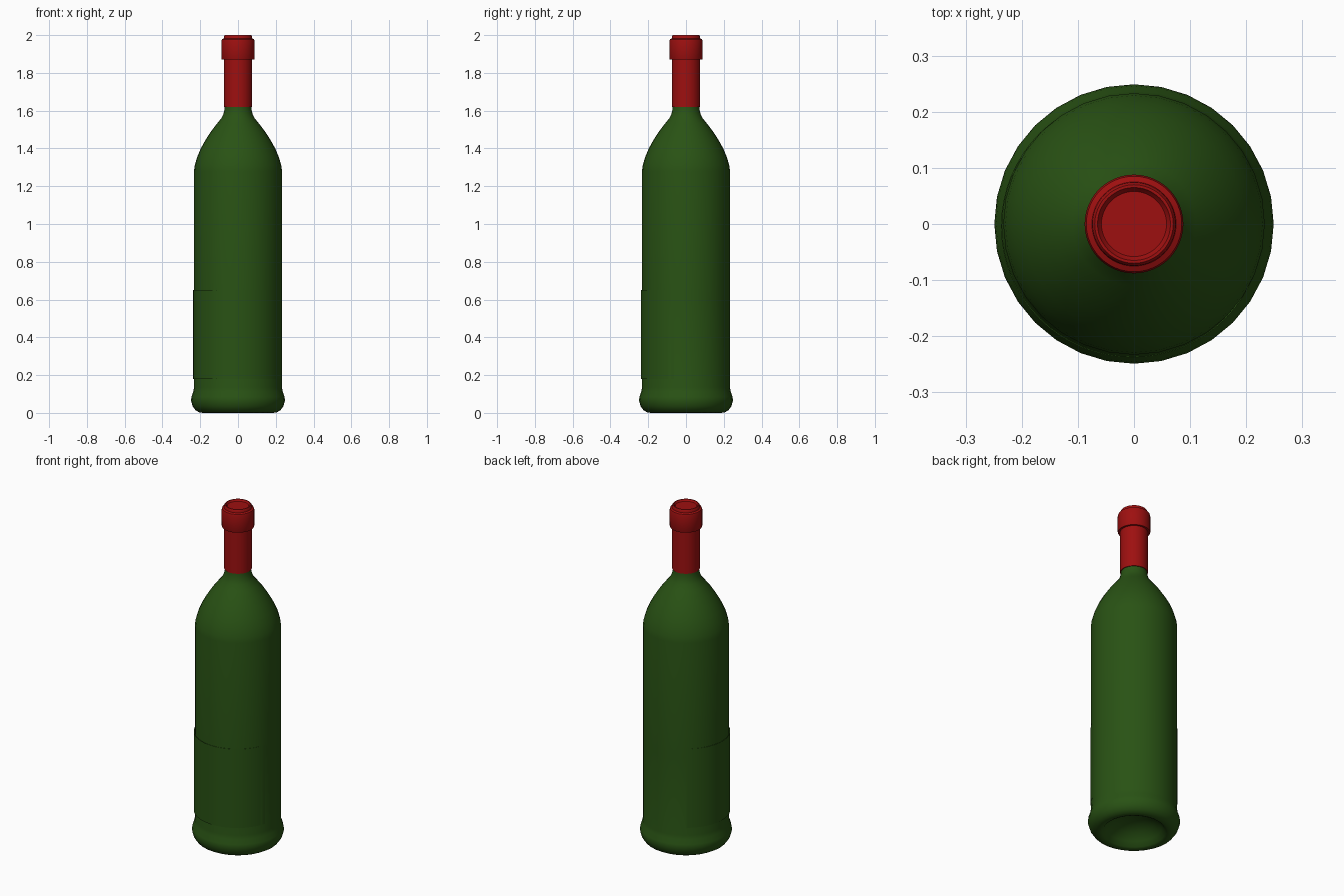
import bpy, bmesh, math

if "Cube" in bpy.data.objects:
    bpy.data.objects.remove(bpy.data.objects["Cube"])


def material(name, color):
    m = bpy.data.materials.new(name)
    m.diffuse_color = (*color, 1)
    m.use_nodes = True
    m.node_tree.nodes["Principled BSDF"].inputs["Base Color"].default_value = m.diffuse_color
    return m


green = material("bottle green glass", (0.022, 0.085, 0.007))
red = material("red foil", (0.34, 0.005, 0.005))


def lathe(name, profile, mat, segments=32, center=(0, 0), angle=35):
    """Revolve (radius, height) points around z; radius 0 becomes a pole."""
    bm = bmesh.new()
    rings = []
    for r, z in profile:
        if r == 0:
            rings.append([bm.verts.new((0, 0, z))] * segments)
        else:
            rings.append([bm.verts.new((r * math.cos(2 * math.pi * i / segments),
                                        r * math.sin(2 * math.pi * i / segments), z))
                          for i in range(segments)])
    for a, b in zip(rings, rings[1:]):
        for i in range(segments):
            j = (i + 1) % segments
            quad = list(dict.fromkeys((a[i], a[j], b[j], b[i])))
            bm.faces.new(quad)
    bmesh.ops.recalc_face_normals(bm, faces=bm.faces)
    mesh = bpy.data.meshes.new(name)
    bm.to_mesh(mesh)
    bm.free()
    mesh.materials.append(mat)
    ob = bpy.data.objects.new(name, mesh)
    bpy.context.collection.objects.link(ob)
    ob.location = (*center, 0)
    bpy.ops.object.select_all(action='DESELECT')
    ob.select_set(True)
    bpy.context.view_layer.objects.active = ob
    bpy.ops.object.shade_smooth_by_angle(angle=math.radians(angle))
    return ob


# Glass body: hollow base, flared foot, straight wall, shoulder, neck
lathe("bottle_body", [
    (0, 0.09), (0.06, 0.083), (0.11, 0.062), (0.15, 0.03), (0.17, 0.006), (0.185, 0.0),
    (0.205, 0.003), (0.225, 0.014), (0.24, 0.035), (0.249, 0.065), (0.246, 0.085),
    (0.237, 0.112), (0.233, 0.135), (0.233, 0.6), (0.233, 1.28), (0.229, 1.31),
    (0.216, 1.355), (0.197, 1.4), (0.172, 1.445), (0.143, 1.49), (0.11, 1.533),
    (0.088, 1.56), (0.077, 1.583), (0.071, 1.61), (0.07, 1.64), (0.07, 1.85), (0, 1.85)],
    green, 32, angle=50)

# Thin label wrap, slightly off centre so it stands proud on one side
lathe("label_wrap", [(0.232, 0.18), (0.234, 0.18), (0.234, 0.65), (0.232, 0.65)],
      green, 64, center=(-0.003, -0.004))

# Foil sleeve around the neck
lathe("foil_sleeve", [(0.07, 1.62), (0.075, 1.62), (0.075, 1.88)], red, 48)

# Foil collar and recessed top
lathe("foil_collar", [
    (0.074, 1.87), (0.086, 1.87), (0.088, 1.874), (0.088, 1.968), (0.085, 1.978),
    (0.075, 1.983), (0.074, 1.994), (0.07, 2.0), (0.065, 2.0), (0.062, 1.995),
    (0.058, 1.99), (0, 1.99)], red, 48)
